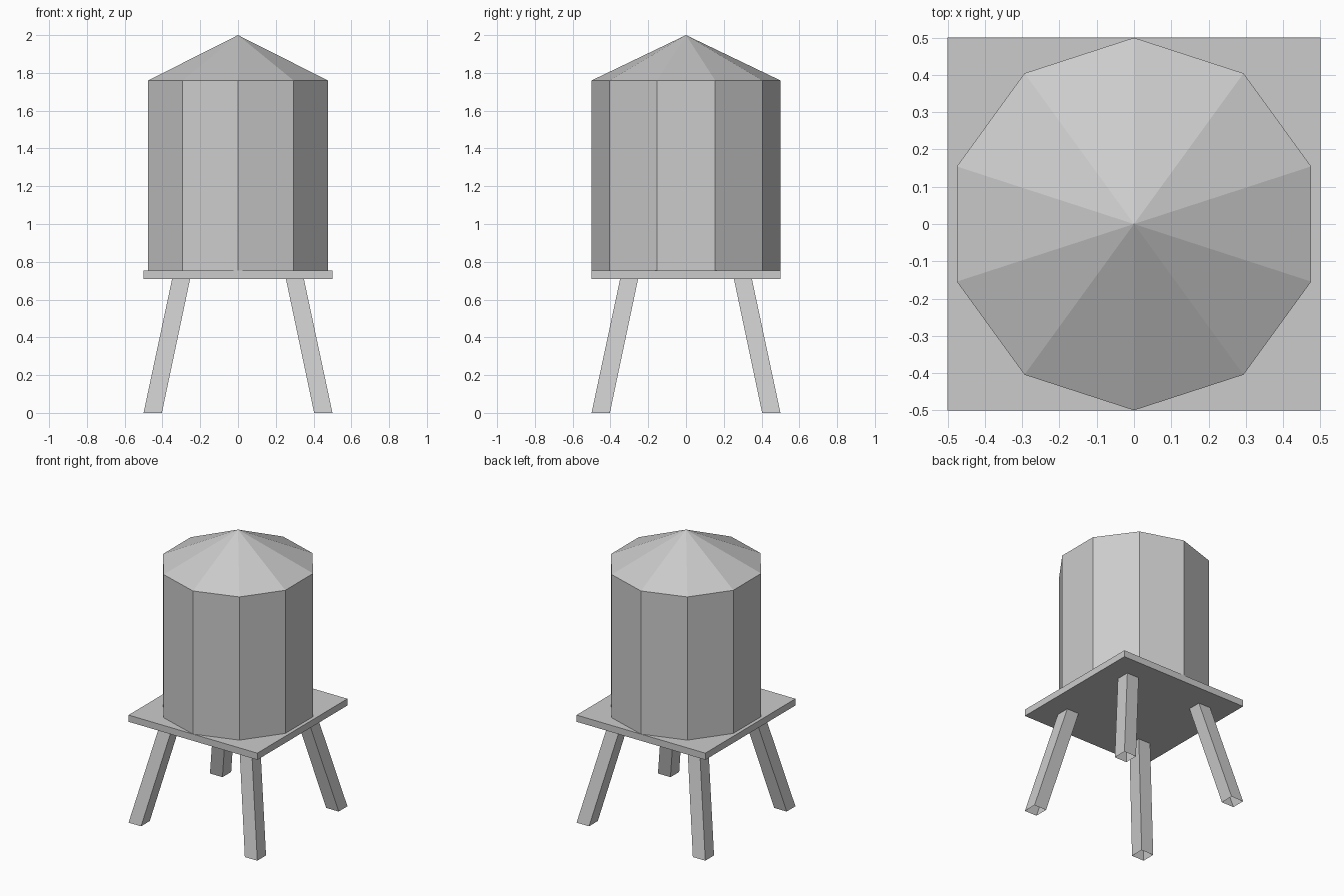
import bpy, bmesh
from math import pi, sin, cos

if "Cube" in bpy.data.objects:
    bpy.data.objects.remove(bpy.data.objects["Cube"])

Z_UNDER, Z_DECK, Z_EAVE, Z_TOP = 0.708, 0.755, 1.76, 2.0


def finish(name, bm):
    bmesh.ops.recalc_face_normals(bm, faces=bm.faces[:])
    mesh = bpy.data.meshes.new(name)
    bm.to_mesh(mesh)
    bm.free()
    obj = bpy.data.objects.new(name, mesh)
    bpy.context.collection.objects.link(obj)
    return obj


def decagon(bm, z, r=0.5):
    return [bm.verts.new((r * cos(pi / 2 + i * pi / 5), r * sin(pi / 2 + i * pi / 5), z))
            for i in range(10)]


def bridge(bm, low, high):
    n = len(low)
    for i in range(n):
        j = (i + 1) % n
        bm.faces.new((low[i], low[j], high[j], high[i]))


# Ten-sided tank wall, standing on the platform
bm = bmesh.new()
bridge(bm, decagon(bm, Z_DECK), decagon(bm, Z_EAVE))
finish("tank", bm)

# Pointed roof, flush with the tank wall
bm = bmesh.new()
ring = decagon(bm, Z_EAVE)
apex = bm.verts.new((0, 0, Z_TOP))
for i in range(10):
    bm.faces.new((ring[i], ring[(i + 1) % 10], apex))
finish("roof", bm)

# Square platform
bpy.ops.mesh.primitive_cube_add(size=1, location=(0, 0, (Z_UNDER + Z_DECK) / 2))
platform = bpy.context.object
platform.name = "platform"
platform.scale = (1, 1, Z_DECK - Z_UNDER)


# Four splayed legs: open-ended square tubes
def leg_ring(bm, inner, outer, z, sx, sy):
    corners = [(inner, inner), (outer, inner), (outer, outer), (inner, outer)]
    return [bm.verts.new((sx * x, sy * y, z)) for x, y in corners]


for side, sx in (("left", -1), ("right", 1)):
    for end, sy in (("front", -1), ("back", 1)):
        bm = bmesh.new()
        bridge(bm, leg_ring(bm, 0.403, 0.5, 0, sx, sy),
               leg_ring(bm, 0.254, 0.349, Z_UNDER, sx, sy))
        finish(f"{end}_{side}_leg", bm)
